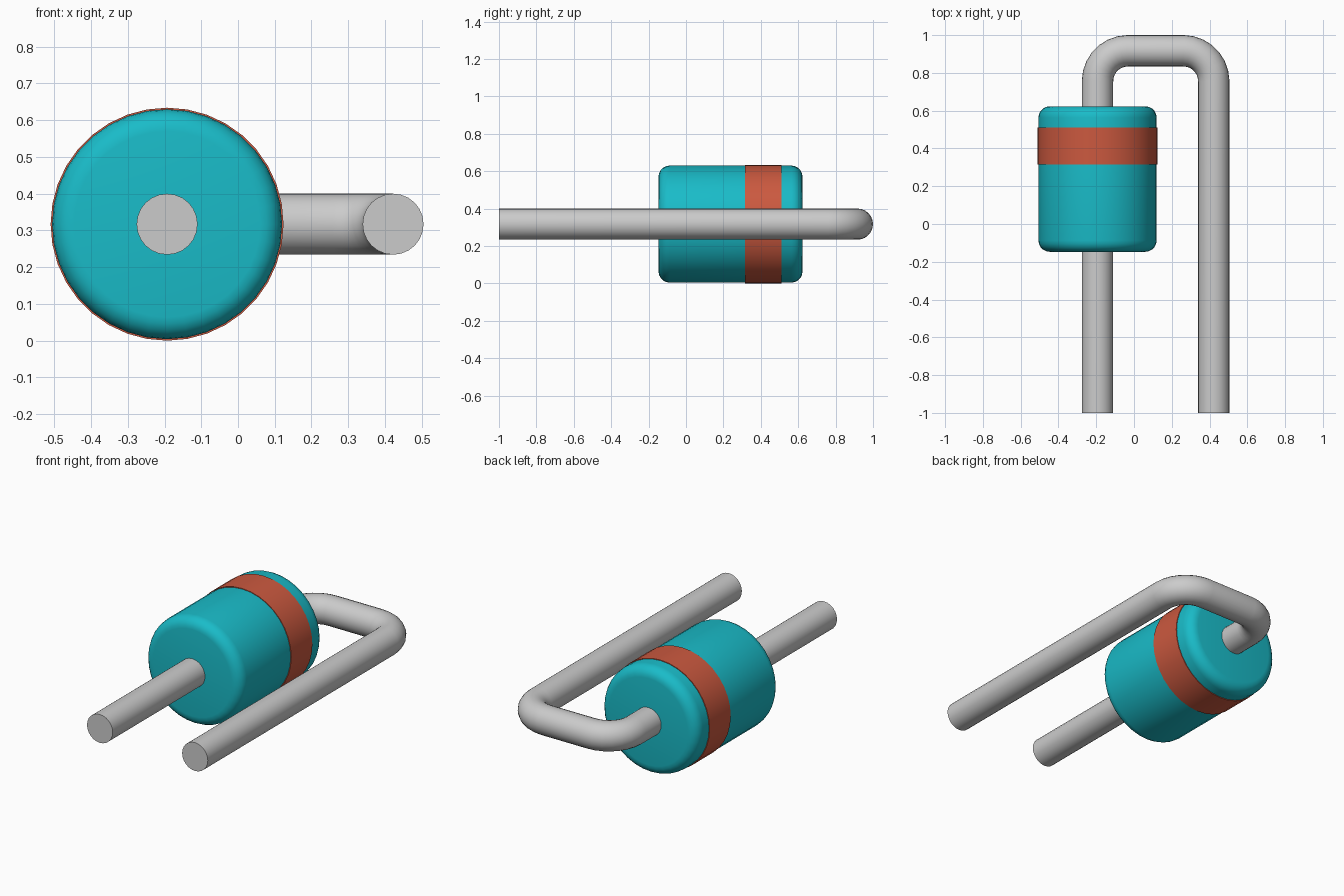
import bpy, bmesh
from math import sin, cos, pi, radians
from mathutils import Matrix, Vector

if "Cube" in bpy.data.objects:
    bpy.data.objects.remove(bpy.data.objects["Cube"])

AXIS_X, AXIS_Z = -0.193, 0.317   # body axis, running along y
LEG_X, WIRE_R, BEND_R = 0.422, 0.083, 0.16


def finish(obj, color=None):
    bpy.ops.object.select_all(action='DESELECT')
    obj.select_set(True)
    bpy.context.view_layer.objects.active = obj
    if obj.type == 'CURVE':
        bpy.ops.object.convert(target='MESH')
        obj = bpy.context.object
    bpy.ops.object.shade_smooth_by_angle(angle=radians(35))
    if color:
        mat = bpy.data.materials.new(obj.name + "_colour")
        mat.diffuse_color = color
        mat.use_nodes = True
        mat.node_tree.nodes["Principled BSDF"].inputs["Base Color"].default_value = mat.diffuse_color
        obj.data.materials.append(mat)


def lathe(name, profile, color, sides=36, closed=False):
    """Revolve (radius, y) points around the body axis."""
    bm = bmesh.new()
    verts = [bm.verts.new((AXIS_X + r, y, AXIS_Z)) for r, y in profile]
    edges = [bm.edges.new(p) for p in zip(verts, verts[1:])]
    if closed:
        edges.append(bm.edges.new((verts[-1], verts[0])))
    bmesh.ops.spin(bm, geom=verts + edges, cent=(AXIS_X, 0, AXIS_Z),
                   axis=(0, 1, 0), angle=2 * pi, steps=sides)
    bmesh.ops.remove_doubles(bm, verts=bm.verts, dist=0.0005)
    bmesh.ops.recalc_face_normals(bm, faces=bm.faces)
    mesh = bpy.data.meshes.new(name)
    bm.to_mesh(mesh)
    bm.free()
    obj = bpy.data.objects.new(name, mesh)
    bpy.context.collection.objects.link(obj)
    finish(obj, color)


def arc(cx, cy, r, a0, a1, n):
    return [(cx + r * cos(radians(a0 + (a1 - a0) * i / n)),
             cy + r * sin(radians(a0 + (a1 - a0) * i / n))) for i in range(n + 1)]


# Cylindrical body with rounded rims
R, Y0, Y1, F = 0.313, -0.147, 0.623, 0.06
lathe("body", [(0, Y0)] + arc(R - F, Y0 + F, F, -90, 0, 5)
      + arc(R - F, Y1 - F, F, 0, 90, 5) + [(0, Y1)], (0.01, 0.50, 0.58, 1))

# Polarity band
lathe("band", [(0.30, 0.315), (0.317, 0.315), (0.317, 0.51), (0.30, 0.51)],
      (0.60, 0.10, 0.05, 1), closed=True)

# Bent wire lead, passing through the body and folding back
top = 1 - WIRE_R
path = ([(AXIS_X, -1)]
        + arc(AXIS_X + BEND_R, top - BEND_R, BEND_R, 180, 90, 7)
        + arc(LEG_X - BEND_R, top - BEND_R, BEND_R, 90, 0, 7)
        + [(LEG_X, -1)])
curve = bpy.data.curves.new("wire_lead", 'CURVE')
curve.dimensions = '3D'
curve.bevel_depth = WIRE_R
curve.bevel_resolution = 10
curve.use_fill_caps = True
spline = curve.splines.new('POLY')
spline.points.add(len(path) - 1)
for point, (x, y) in zip(spline.points, path):
    point.co = (x, y, AXIS_Z, 1)
wire = bpy.data.objects.new("wire_lead", curve)
bpy.context.collection.objects.link(wire)
finish(wire)
